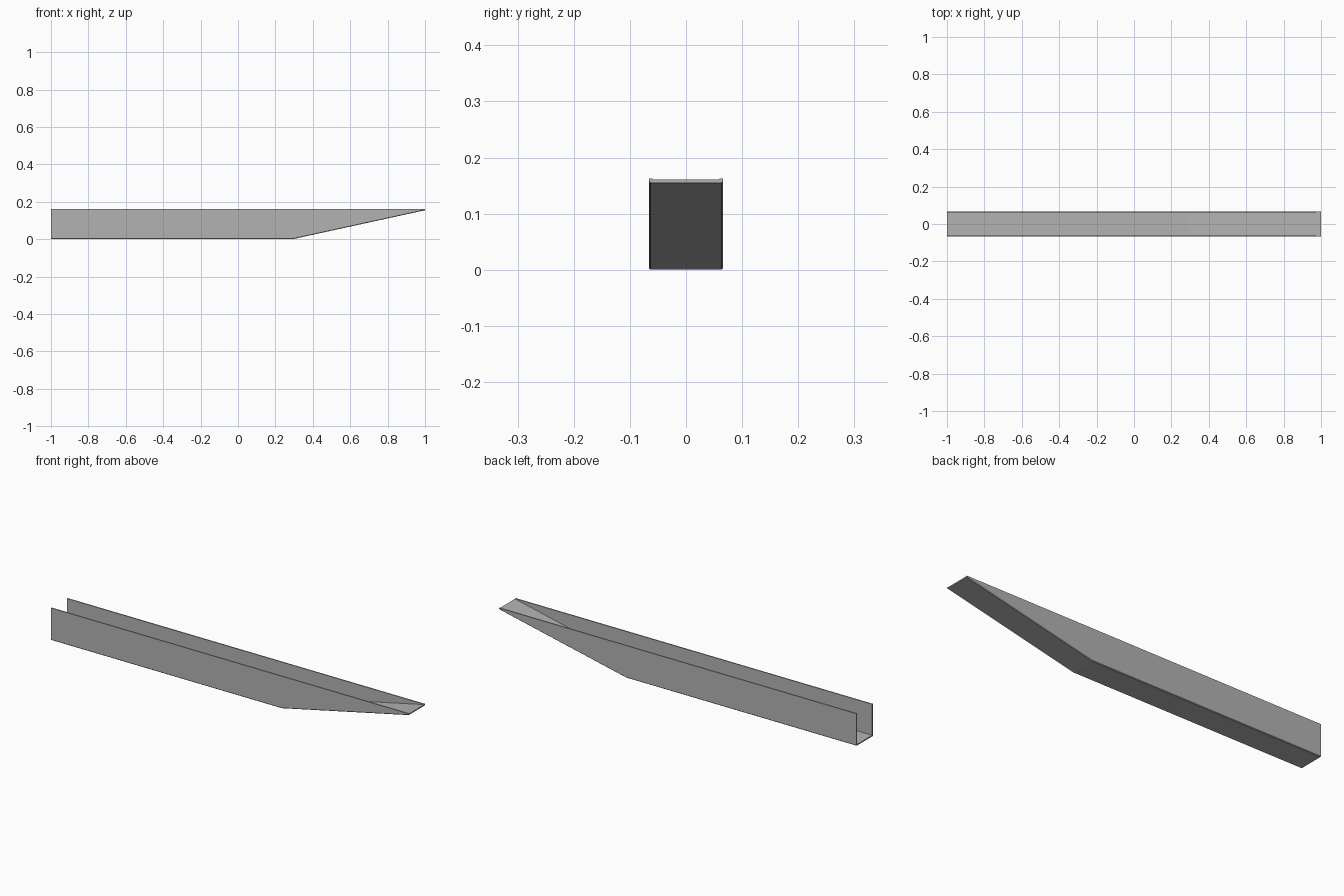
import bpy
import bmesh

cube = bpy.data.objects.get("Cube")
if cube:
    bpy.data.objects.remove(cube, do_unlink=True)

HALF_WIDTH, TOP, SHEET, BEND = 0.066, 0.163, 0.006, 0.003

# Grey sheet metal
metal = bpy.data.materials.new("grey_metal")
metal.use_nodes = True
grey = (0.45, 0.45, 0.45, 1)
metal.diffuse_color = grey
metal.node_tree.nodes["Principled BSDF"].inputs["Base Color"].default_value = grey


def channel_section(bm, x, base):
    """Closed U-shaped ring of the folded sheet, with softened lower folds."""
    inner = HALF_WIDTH - SHEET
    half = [(HALF_WIDTH - BEND, base), (HALF_WIDTH, base + BEND),
            (HALF_WIDTH, TOP), (inner, TOP), (inner, base + SHEET)]
    ring = half + [(-y, z) for y, z in reversed(half)]
    return [bm.verts.new((x, y, z)) for y, z in ring]


# Open channel whose floor rises to a thin lip at one end
bm = bmesh.new()
stations = [(-1, 0), (0.29, 0), (1, 0.155)]
rings = [channel_section(bm, x, base) for x, base in stations]
for a, b in zip(rings, rings[1:]):
    for i in range(len(a)):
        j = (i + 1) % len(a)
        bm.faces.new((a[i], a[j], b[j], b[i]))

# End faces: one floor strip and two wall strips each
for ring in (rings[0], rings[-1]):
    n = len(ring)
    bm.faces.new((ring[0], ring[1], ring[4], ring[5], ring[8], ring[9]))
    bm.faces.new(ring[1:5])
    bm.faces.new(ring[5:9])
bmesh.ops.recalc_face_normals(bm, faces=bm.faces)

mesh = bpy.data.meshes.new("ramped_channel")
bm.to_mesh(mesh)
bm.free()
mesh.materials.append(metal)
channel = bpy.data.objects.new("ramped_channel", mesh)
bpy.context.collection.objects.link(channel)
